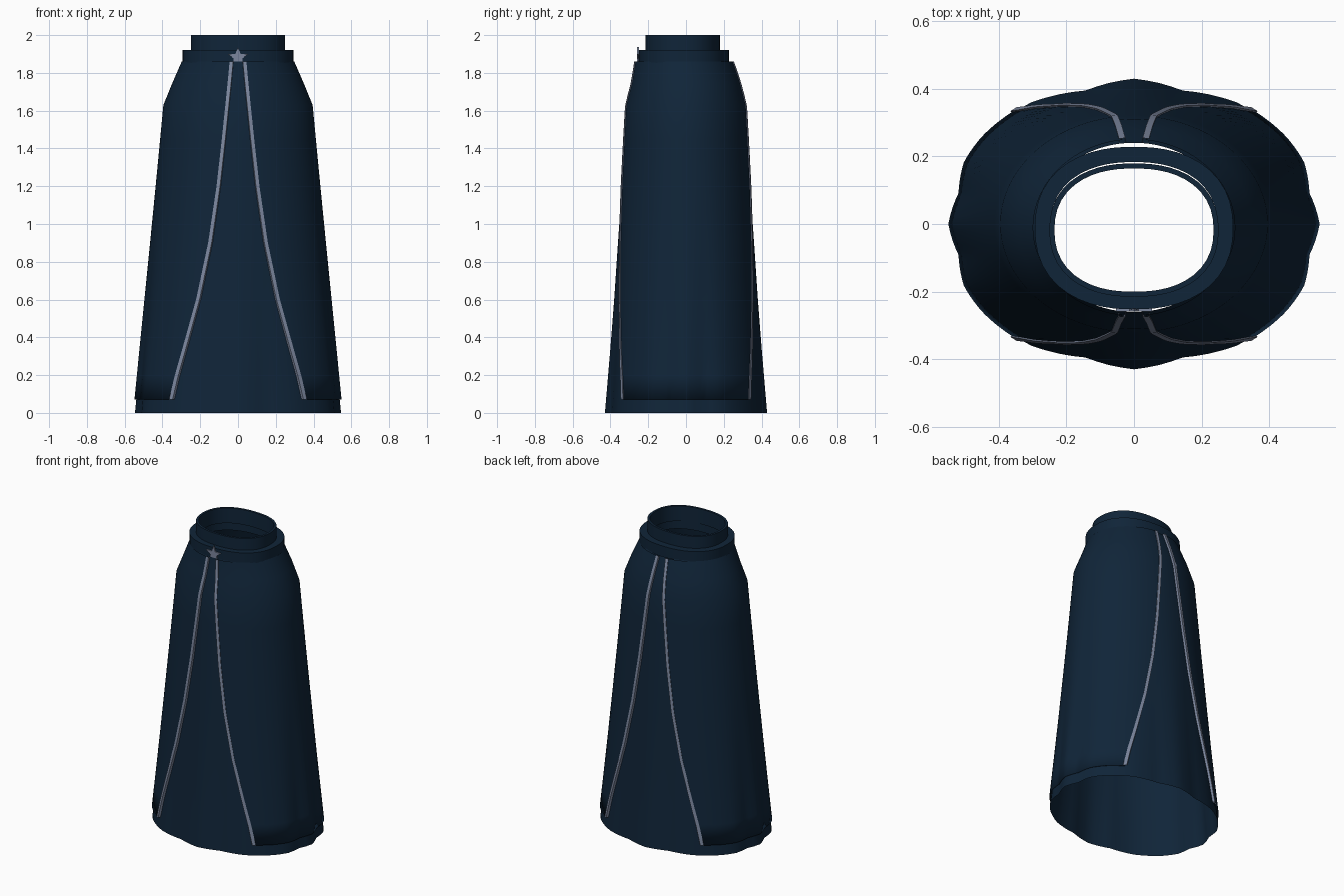
import bpy, bmesh
from math import sin, cos, pi, radians, floor

if "Cube" in bpy.data.objects:
    bpy.data.objects.remove(bpy.data.objects["Cube"])


def material(name, rgb):
    m = bpy.data.materials.new(name)
    m.use_nodes = True
    m.diffuse_color = (*rgb, 1)
    m.node_tree.nodes["Principled BSDF"].inputs["Base Color"].default_value = (*rgb, 1)
    return m


NAVY = material("navy cloth", (0.005, 0.018, 0.04))
SILVER = material("silver trim", (0.2, 0.24, 0.34))

# Body profile: height, half width, half depth, depth centre
BODY = [(0, .54, .425, 0), (.5, .493, .385, 0), (1, .445, .353, 0),
        (1.63, .385, .31, 0), (1.75, .336, .278, 0), (1.86, .288, .25, -.01)]
# Hem ripple as a scale of the radius, every ten degrees from side to front
RIPPLE = [1.01, .975, 1.02, 1.025, 1.02, 1.015, .99, .965, .99, 1.01]
# Curved opening of the overskirt: height, half width
EDGE = [(.07, .345), (.2, .315), (.35, .273), (.6, .205), (.9, .143),
        (1.2, .1), (1.45, .073), (1.75, .043), (1.86, .033)]


def lookup(table, z):
    for a, b in zip(table, table[1:]):
        if z <= b[0]:
            break
    t = (z - a[0]) / (b[0] - a[0])
    return [p + (q - p) * t for p, q in zip(a[1:], b[1:])]


def surface(angle, z, offset=0):
    """Point on the skirt; angle runs from the side (0) to the back."""
    ax, ay, cy = lookup(BODY, z)
    c, s = cos(angle), sin(angle)
    r = 1 / ((c / ax) ** 2 + (s / ay) ** 2) ** .5
    a = abs((angle + pi / 2) % pi - pi / 2) / radians(10)
    i = min(int(floor(a)), 8)
    ripple = RIPPLE[i] + (RIPPLE[i + 1] - RIPPLE[i]) * (a - i)
    fade = max(0, 1 - z / 1.3) ** 1.3
    r = r * (1 + (ripple - 1) * fade) + offset
    return (r * c, r * s + cy, z)


def angle_at(x, z):
    """Angle in the back right quarter where the skirt has this x."""
    lo, hi = 0, pi / 2
    for _ in range(30):
        mid = (lo + hi) / 2
        if surface(mid, z)[0] > x:
            lo = mid
        else:
            hi = mid
    return lo


def grid_object(name, rows, mat, closed=False, loop=False, smooth=None, mirror=False):
    bm = bmesh.new()
    vs = [[bm.verts.new(p) for p in row] for row in rows]
    n = len(rows[0])
    pairs = list(zip(vs, vs[1:])) + ([(vs[-1], vs[0])] if loop else [])
    for low, high in pairs:
        for i in range(n if closed else n - 1):
            j = (i + 1) % n
            bm.faces.new((low[i], low[j], high[j], high[i]))
    me = bpy.data.meshes.new(name)
    bm.to_mesh(me)
    bm.free()
    me.materials.append(mat)
    ob = bpy.data.objects.new(name, me)
    bpy.context.collection.objects.link(ob)
    if mirror:
        ob.modifiers.new("Mirror", "MIRROR").use_mirror_merge = False
    if smooth:
        bpy.ops.object.select_all(action="DESELECT")
        ob.select_set(True)
        bpy.context.view_layer.objects.active = ob
        bpy.ops.object.shade_smooth_by_angle(angle=radians(smooth))
    return ob


# Underskirt, a full open cone with a rippled hem
heights = [0, .07, .2, .35, .6, .9, 1.2, 1.45, 1.63, 1.75, 1.86]
grid_object("underskirt", [[surface(2 * pi * i / 72, z) for i in range(72)] for z in heights],
            NAVY, closed=True, smooth=40)

# Overskirt halves, open at front and back, with a turned-in hem
COLS = 44


def panel_row(z, offset):
    a = angle_at(lookup(EDGE, z)[0], z)
    return [surface(-a + 2 * a * i / COLS, z, offset) for i in range(COLS + 1)]


rows = [panel_row(.07, .002)] + [panel_row(z, .01) for z in heights[1:]]
grid_object("overskirt", rows, NAVY, smooth=100, mirror=True)

# Silver piping along both openings
trim_heights = [.07 + (1.86 - .07) * i / 30 for i in range(31)]
for name, side in (("front_trim", -1), ("back_trim", 1)):
    rows = []
    for z in trim_heights:
        x = lookup(EDGE, z)[0]
        inner, outer = angle_at(x - .009, z) * side, angle_at(x + .009, z) * side
        rows.append([surface(a, z, o) for a, o in
                     ((inner, .001), (inner, .015), (outer, .015), (outer, .001))][::side])
    grid_object(name, rows, SILVER, smooth=30, mirror=True)


# Waistband and inner collar, hollow rounded rings
def oval(rx, ry, cy, z, n=48, power=2.3):
    pts = []
    for i in range(n):
        c, s = cos(2 * pi * i / n), sin(2 * pi * i / n)
        r = (abs(c / rx) ** power + abs(s / ry) ** power) ** (-1 / power)
        pts.append((r * c, r * s + cy, z))
    return pts


def band(name, rx, ry, cy, z0, z1, wall):
    rows = [oval(rx, ry, cy, z0), oval(rx, ry, cy, z1),
            oval(rx - wall, ry - wall, cy, z1), oval(rx - wall, ry - wall, cy, z0)]
    grid_object(name, rows, NAVY, closed=True, loop=True, smooth=30)


band("waistband", .293, .24, -.012, 1.845, 1.922, .045)
band("collar", .25, .197, -.018, 1.9, 2.0, .015)

# Star badge on the front of the waistband
bm = bmesh.new()
ring = []
for i in range(10):
    r = .056 if i % 2 == 0 else .023
    a = pi / 2 + i * pi / 5
    ring.append(bm.verts.new((r * cos(a), -.25, 1.882 + r * sin(a))))
face = bm.faces.new(ring)
out = bmesh.ops.extrude_face_region(bm, geom=[face])
bmesh.ops.translate(bm, vec=(0, -.009, 0),
                    verts=[v for v in out["geom"] if isinstance(v, bmesh.types.BMVert)])
bmesh.ops.recalc_face_normals(bm, faces=bm.faces)
me = bpy.data.meshes.new("star_badge")
bm.to_mesh(me)
bm.free()
me.materials.append(SILVER)
bpy.context.collection.objects.link(bpy.data.objects.new("star_badge", me))
